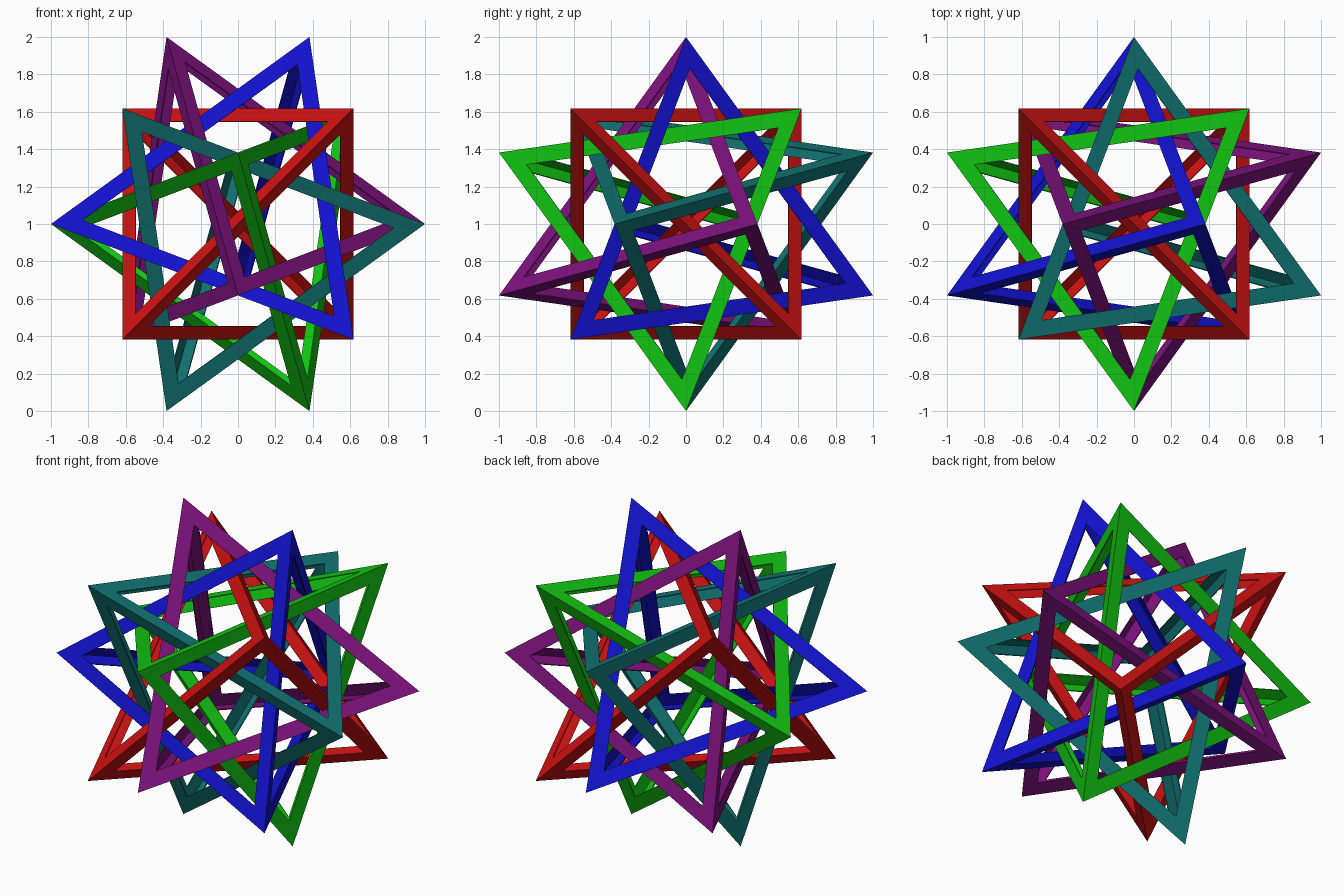
import bpy, bmesh, math
from mathutils import Vector

cube = bpy.data.objects.get("Cube")
if cube:
    bpy.data.objects.remove(cube, do_unlink=True)

# Corner distances of the enclosing dodecahedron
PHI = (1 + math.sqrt(5)) / 2
C = 1.0
A = C / PHI
B = A / PHI
STRIP = 0.085      # width of each strip beside an edge
SHEET = 0.006      # thickness of the folded strips


def material(name, rgb):
    mat = bpy.data.materials.new(name)
    mat.use_nodes = True
    mat.diffuse_color = (*rgb, 1)
    mat.node_tree.nodes["Principled BSDF"].inputs["Base Color"].default_value = (*rgb, 1)
    return mat


def tetra_frame(name, corners, rgb):
    """Tetrahedron of V-section struts: each face keeps only its border."""
    bm = bmesh.new()
    verts = [bm.verts.new(Vector(c) + Vector((0, 0, 1))) for c in corners]
    for skip in range(4):
        bm.faces.new([v for i, v in enumerate(verts) if i != skip])
    bmesh.ops.recalc_face_normals(bm, faces=bm.faces[:])
    # Cut a triangular window in every face
    bmesh.ops.inset_individual(bm, faces=bm.faces[:], thickness=STRIP, use_even_offset=True)
    windows = [f for f in bm.faces if len(f.verts) == 3]
    bmesh.ops.delete(bm, geom=windows, context='FACES')
    mesh = bpy.data.meshes.new(name)
    bm.to_mesh(mesh)
    bm.free()
    mesh.materials.append(material(name.replace("_frame", ""), rgb))
    obj = bpy.data.objects.new(name, mesh)
    bpy.context.collection.objects.link(obj)
    # Thin sheet, thickened inwards
    mod = obj.modifiers.new("sheet", 'SOLIDIFY')
    mod.thickness = SHEET
    mod.offset = -1
    mod.use_even_offset = True


# Frame on the cube corners
tetra_frame("red_frame", [(-A, -A, -A), (A, -A, A), (-A, A, A), (A, A, -A)],
            (0.62, 0.006, 0.006))

# Four more frames: one tetrahedron and its half turns about x, y and z
BASE = [(B, 0, C), (A, -A, -A), (0, C, -B), (-C, -B, 0)]
TURNS = [
    ("blue_frame", (1, 1, 1), (0.006, 0.006, 0.62)),
    ("green_frame", (1, -1, -1), (0.006, 0.55, 0.006)),
    ("teal_frame", (-1, 1, -1), (0.006, 0.175, 0.175)),
    ("purple_frame", (-1, -1, 1), (0.2, 0.006, 0.2)),
]
for name, sign, rgb in TURNS:
    corners = [tuple(s * v for s, v in zip(sign, p)) for p in BASE]
    tetra_frame(name, corners, rgb)
